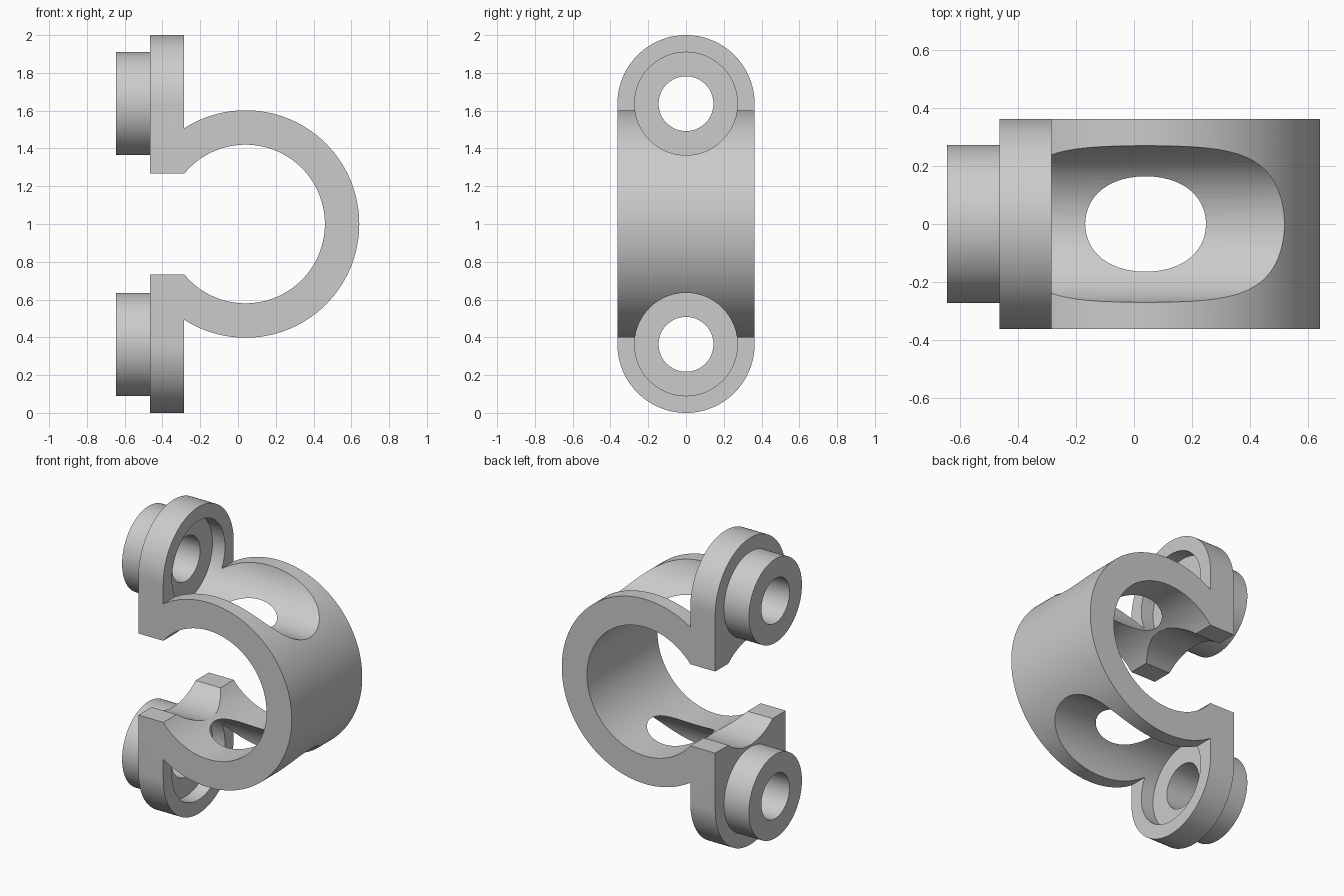
import bpy, bmesh, math
from mathutils import Vector

if "Cube" in bpy.data.objects:
    bpy.data.objects.remove(bpy.data.objects["Cube"])

RING_X, MID_Z = 0.04, 1.0          # ring centre
R_OUT, R_IN = 0.602, 0.42          # ring radii
TAB_BACK, TAB_FRONT = -0.465, -0.285
TAB_R, HOLE_DZ = 0.363, 0.637      # tab end radius, bolt offset from the middle

grey = bpy.data.materials.new("grey")
grey.diffuse_color = (0.6, 0.6, 0.6, 1)
grey.use_nodes = True
grey.node_tree.nodes["Principled BSDF"].inputs["Base Color"].default_value = grey.diffuse_color


def prism(name, points, offset):
    """Extrude a closed 3D polygon along an offset vector."""
    bm = bmesh.new()
    face = bm.faces.new([bm.verts.new(p) for p in points])
    new = bmesh.ops.extrude_face_region(bm, geom=[face])["geom"]
    bmesh.ops.translate(bm, vec=Vector(offset),
                        verts=[v for v in new if isinstance(v, bmesh.types.BMVert)])
    bmesh.ops.recalc_face_normals(bm, faces=bm.faces)
    mesh = bpy.data.meshes.new(name)
    bm.to_mesh(mesh)
    bm.free()
    mesh.materials.append(grey)
    obj = bpy.data.objects.new(name, mesh)
    bpy.context.collection.objects.link(obj)
    return obj


def arc(cx, cy, r, a0, a1, n):
    return [(cx + r * math.cos(a0 + (a1 - a0) * i / n),
             cy + r * math.sin(a0 + (a1 - a0) * i / n)) for i in range(n + 1)]


def rod(name, z, r, x0, x1, n=96):
    """Cylinder along x."""
    pts = [(x0, y, h) for y, h in arc(0, z, r, 0, 2 * math.pi, n)[:-1]]
    return prism(name, pts, (x1 - x0, 0, 0))


def combine(target, tool, operation):
    mod = target.modifiers.new("combine", 'BOOLEAN')
    mod.operation, mod.solver, mod.object = operation, 'EXACT', tool
    bpy.context.view_layer.objects.active = target
    bpy.ops.object.modifier_apply(modifier=mod.name)
    bpy.data.objects.remove(tool, do_unlink=True)


# Open ring with two tabs, drawn as one side profile
dx = TAB_FRONT - RING_X
a_out = math.acos(dx / R_OUT)
a_in = math.acos(dx / R_IN)
jaw = R_IN * math.sin(a_in)
profile = arc(RING_X, MID_Z, R_OUT, -a_out, a_out, 120)
profile += [(TAB_FRONT, 2.1), (TAB_BACK, 2.1), (TAB_BACK, MID_Z + jaw)]
profile += arc(RING_X, MID_Z, R_IN, a_in, -a_in, 110)
profile += [(TAB_BACK, MID_Z - jaw), (TAB_BACK, -0.1), (TAB_FRONT, -0.1)]
clamp = prism("clamp_body", [(x, -0.5, z) for x, z in profile], (0, 1, 0))

# Trim to width and round the tab ends
outline = arc(0, MID_Z + HOLE_DZ, TAB_R, 0, math.pi, 64)
outline += arc(0, MID_Z - HOLE_DZ, TAB_R, math.pi, 2 * math.pi, 64)
combine(clamp, prism("trim", [(-1, y, z) for y, z in outline], (2, 0, 0)), 'INTERSECT')

# Bosses, bolt holes and the recesses that run on through the ring
for side in (-1, 1):
    z = MID_Z + side * HOLE_DZ
    combine(clamp, rod("boss", z, 0.273, -0.645, -0.42), 'UNION')
    combine(clamp, rod("recess", z, 0.2725, -0.375, 1.0), 'DIFFERENCE')
    combine(clamp, rod("bolt_hole", z, 0.145, -0.8, -0.3), 'DIFFERENCE')

# Rounded notch across both jaw tips
combine(clamp, rod("jaw_notch", MID_Z, 0.35, -0.6, RING_X), 'DIFFERENCE')

clamp.select_set(True)
bpy.context.view_layer.objects.active = clamp
bpy.ops.object.shade_smooth_by_angle(angle=math.radians(25))
